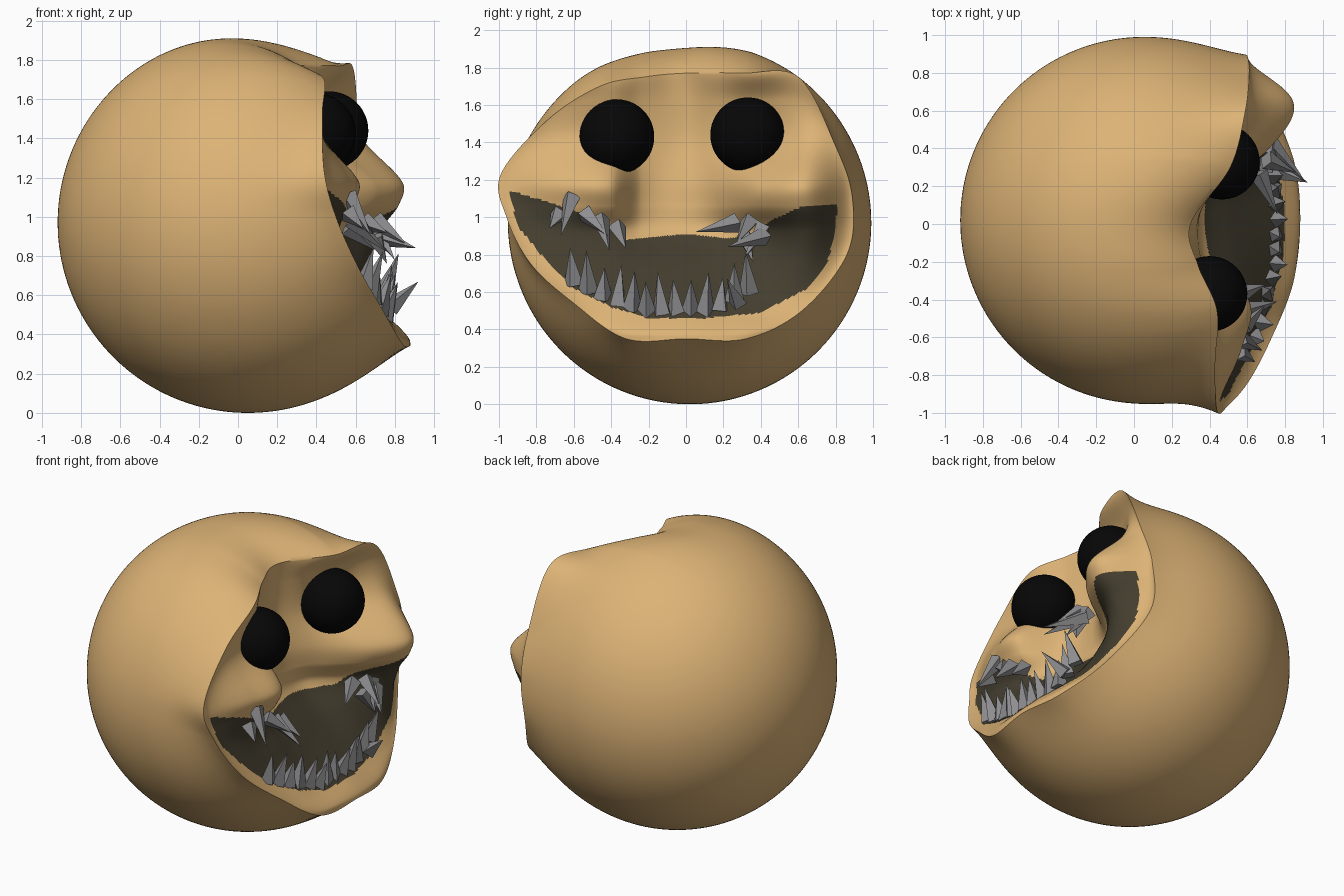
import bpy, bmesh, math
from mathutils import Vector

if "Cube" in bpy.data.objects:
    bpy.data.objects.remove(bpy.data.objects["Cube"])


def material(name, rgb):
    m = bpy.data.materials.new(name)
    m.diffuse_color = (*rgb, 1)
    m.use_nodes = True
    m.node_tree.nodes["Principled BSDF"].inputs["Base Color"].default_value = m.diffuse_color
    return m


TAN = material("tan skin", (0.72, 0.45, 0.18))
MOUTH = material("dark mouth", (0.058, 0.048, 0.028))
BLACK = material("black eye", (0.002, 0.002, 0.002))
GREY = material("grey tooth", (0.27, 0.27, 0.28))


def finish(bm, name, mats, smooth):
    bmesh.ops.recalc_face_normals(bm, faces=bm.faces)
    me = bpy.data.meshes.new(name)
    bm.to_mesh(me)
    bm.free()
    for m in mats:
        me.materials.append(m)
    ob = bpy.data.objects.new(name, me)
    bpy.context.collection.objects.link(ob)
    if smooth:
        bpy.ops.object.select_all(action='DESELECT')
        ob.select_set(True)
        bpy.context.view_layer.objects.active = ob
        bpy.ops.object.shade_smooth_by_angle(angle=math.radians(50))
    return ob


def locate(v, keys):
    """Index and fraction of v within sorted keys."""
    v = min(max(v, keys[0]), keys[-1])
    for i in range(len(keys) - 1):
        if v <= keys[i + 1]:
            return i, (v - keys[i]) / (keys[i + 1] - keys[i])


def curve(v, pts):
    i, t = locate(v, [p[0] for p in pts])
    return pts[i][1] + (pts[i + 1][1] - pts[i][1]) * t


def spline(v, keys, vals):
    """Smooth interpolation through the values, one per key."""
    i, t = locate(v, keys)
    n = len(keys) - 1

    def slope(k):
        a, b = max(k - 1, 0), min(k + 1, n)
        return (vals[b] - vals[a]) / (keys[b] - keys[a])
    h = keys[i + 1] - keys[i]
    t2, t3 = t * t, t ** 3
    return ((2 * t3 - 3 * t2 + 1) * vals[i] + (t3 - 2 * t2 + t) * h * slope(i)
            + (3 * t2 - 2 * t3) * vals[i + 1] + (t3 - t2) * h * slope(i + 1))


# Face relief: forward depth x over a coarse (z, y) lattice
YS = (-0.95, -0.65, -0.4, -0.24, 0, 0.18, 0.4, 0.65, 0.9)
RELIEF = (
    (0.37, (.80, .82, .84, .86, .87, .86, .85, .80, .70)),
    (0.48, (.66, .70, .75, .76, .77, .76, .74, .70, .60)),
    (0.75, (.55, .58, .58, .55, .52, .52, .60, .68, .54)),
    (0.93, (.48, .52, .48, .39, .36, .38, .55, .73, .55)),
    (1.06, (.45, .55, .57, .38, .34, .42, .69, .82, .58)),
    (1.18, (.45, .57, .60, .37, .33, .43, .70, .84, .60)),
    (1.42, (.41, .43, .40, .32, .28, .36, .43, .62, .58)),
    (1.63, (.38, .42, .40, .32, .28, .37, .44, .54, .55)),
    (1.78, (.36, .40, .42, .34, .29, .42, .54, .57, .55)),
)
ZS = [r[0] for r in RELIEF]


def relief(y, z):
    return spline(z, ZS, [spline(y, YS, r[1]) for r in RELIEF])


# Rim where the round head meets the face
RIM = [Vector(p) for p in (
    (.88, 0, .35), (.85, .32, .35), (.73, .62, .50), (.59, .86, .80), (.60, .89, 1.10),
    (.61, .80, 1.38), (.59, .60, 1.75), (.51, .30, 1.77), (.30, 0, 1.77),
    (.34, -.22, 1.75), (.44, -.46, 1.70), (.43, -.74, 1.52), (.44, -.99, 1.23),
    (.50, -.96, 1.0), (.61, -.83, .75), (.73, -.60, .54), (.84, -.32, .35))]


def rim_point(u):
    n = len(RIM)
    i = int(u * n)
    t = u * n - i
    a, b, c, d = (RIM[(i + k) % n] for k in (-1, 0, 1, 2))
    return 0.5 * (2 * b + (c - a) * t + (2 * a - 5 * b + 4 * c - d) * t * t
                  + (3 * b - a - 3 * c + d) * t ** 3)


LOWER = ((-.94, 1.12), (-.9, .95), (-.75, .77), (-.6, .62), (-.4, .52), (-.2, .46),
         (.1, .46), (.4, .49), (.65, .62), (.75, .75), (.79, .88), (.81, 1.05))
UPPER = ((-.94, 1.14), (-.7, 1.07), (-.5, 1.0), (-.32, .88), (0, .91), (.2, .89),
         (.33, .89), (.45, .98), (.6, 1.05), (.81, 1.07))


def in_mouth(c):
    return (c.x > 0.25 and -.94 < c.y < .81
            and curve(c.y, LOWER) < c.z < curve(c.y, UPPER))


# Head: sphere rings from the back pole to the rim, then relief rings inward
C, R = Vector((.05, .02, .97)), 0.97
N, BACK, FACE = 300, 60, 84
bm = bmesh.new()
columns = []
for k in range(N):
    p = rim_point(k / N)
    d = p - C
    dist = d.length
    side = Vector((0, d.y, d.z)).normalized()
    full = math.pi - math.acos(d.x / dist)
    col = []
    for i in range(1, BACK + 1):
        u = i / BACK
        ang = full * u
        r = R + (dist - R) * u ** (6 if dist < R else 15)
        col.append(bm.verts.new(C + Vector((-math.cos(ang), 0, 0)) * r + side * math.sin(ang) * r))
    for i in range(1, FACE):
        s = 1 - i / FACE
        y, z = p.y * s, 1.02 + (p.z - 1.02) * s
        w = s ** 12
        col.append(bm.verts.new((relief(y, z) * (1 - w) + p.x * w, y, z)))
    columns.append(col)
back = bm.verts.new(C - Vector((R, 0, 0)))
mid = bm.verts.new((relief(0, 1.02), 0, 1.02))
for k in range(N):
    a, b = columns[k], columns[(k + 1) % N]
    bm.faces.new((back, b[0], a[0]))
    bm.faces.new((mid, a[-1], b[-1]))
    for i in range(len(a) - 1):
        f = bm.faces.new((a[i], b[i], b[i + 1], a[i + 1]))
        if i >= BACK - 1 and in_mouth(f.calc_center_median()):
            f.material_index = 1
finish(bm, "head", (TAN, MOUTH), True)

# Bulging eyes
for name, loc in (("left_eye", (.40, -.37, 1.43)), ("right_eye", (.465, .33, 1.44))):
    bm = bmesh.new()
    bmesh.ops.create_uvsphere(bm, u_segments=48, v_segments=24, radius=0.2)
    bmesh.ops.translate(bm, verts=bm.verts, vec=loc)
    finish(bm, name, (BLACK,), True)


def spike(bm, base, tip, w):
    """Four-sided tooth from base to tip."""
    base, tip = Vector(base), Vector(tip)
    q = (tip - base).to_track_quat('Z', 'Y')
    ring = [bm.verts.new(base + q @ Vector((w * math.cos(a), w * math.sin(a), 0)))
            for a in (0, math.pi / 2, math.pi, 3 * math.pi / 2)]
    top = bm.verts.new(tip)
    bm.faces.new(ring[::-1])
    for i in range(4):
        bm.faces.new((ring[i], ring[(i + 1) % 4], top))


# Lower teeth along the lip
bm = bmesh.new()
for i in range(13):
    y = -.60 + i * .078
    z = curve(y, LOWER) + .02 + max(0, y - .15) * .5
    x = .74 - .10 * max(0, -y - .2) / .4
    h = .20 + .03 * math.sin(i * 2.3)
    spike(bm, (x, y, z), (x + .05 + .03 * math.sin(i * 1.7), y - .02 * math.cos(i), z + h), .055)
spike(bm, (.78, .28, .54), (.92, .22, .67), .05)
finish(bm, "lower_teeth", (GREY,), False)

# Upper teeth in two clusters under the cheeks
bm = bmesh.new()
for base, tip in (
        ((.56, -.61, 1.11), (.68, -.67, .90)), ((.56, -.68, 1.02), (.64, -.73, .94)),
        ((.58, -.54, 1.02), (.70, -.42, .90)), ((.58, -.46, .99), (.76, -.41, .82)),
        ((.56, -.37, .95), (.70, -.32, .83)),
        ((.66, .27, .97), (.76, .05, .92)), ((.70, .34, .98), (.86, .27, .86)),
        ((.70, .41, .95), (.80, .31, .78)), ((.72, .42, .90), (.91, .22, .84)),
        ((.70, .31, .90), (.76, .36, .76))):
    spike(bm, base, tip, .052)
finish(bm, "upper_teeth", (GREY,), False)
